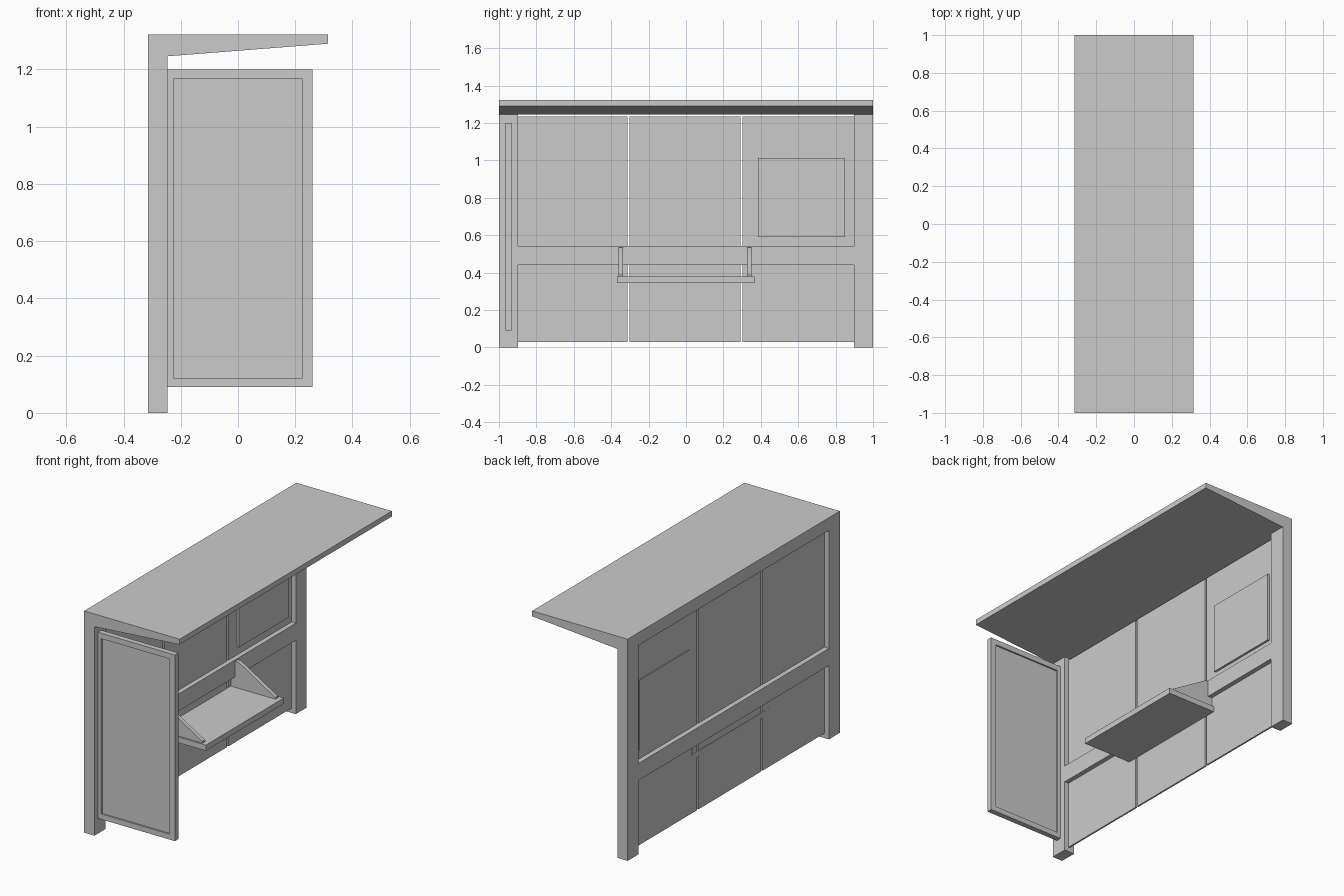
import bpy, bmesh

if "Cube" in bpy.data.objects:
    bpy.data.objects.remove(bpy.data.objects["Cube"])


def box(name, x, y, z):
    """Axis-aligned box from (min, max) ranges."""
    bm = bmesh.new()
    bmesh.ops.create_cube(bm, size=1)
    for v in bm.verts:
        v.co = [r[0] if c < 0 else r[1] for c, r in zip(v.co, (x, y, z))]
    return finish(name, bm)


def extrude_xz(name, profile, y0, y1):
    """Solid made by sweeping an x-z profile along y."""
    bm = bmesh.new()
    face = bm.faces.new([bm.verts.new((x, y0, z)) for x, z in profile])
    new = bmesh.ops.extrude_face_region(bm, geom=[face])["geom"]
    verts = [g for g in new if isinstance(g, bmesh.types.BMVert)]
    bmesh.ops.translate(bm, verts=verts, vec=(0, y1 - y0, 0))
    return finish(name, bm)


def finish(name, bm):
    bmesh.ops.recalc_face_normals(bm, faces=bm.faces[:])
    mesh = bpy.data.meshes.new(name)
    bm.to_mesh(mesh)
    bm.free()
    obj = bpy.data.objects.new(name, mesh)
    bpy.context.collection.objects.link(obj)
    return obj


FRAME_X = (-0.315, -0.247)

# Tapered cantilever roof
extrude_xz("roof", [(-0.315, 1.322), (0.315, 1.322), (0.315, 1.29),
                    (-0.247, 1.246), (-0.315, 1.246)], -1, 1)

# Rear posts and middle rail
box("left_post", FRAME_X, (-1, -0.897), (0, 1.246))
box("right_post", FRAME_X, (0.897, 1), (0, 1.246))
box("middle_rail", FRAME_X, (-0.897, 0.897), (0.44, 0.542))

# Three rear panes separated by narrow gaps
for i, span in enumerate([(-0.897, -0.313), (-0.301, 0.291), (0.303, 0.897)]):
    box(f"rear_pane_{i + 1}", (-0.285, -0.275), span, (0.028, 1.234))

# Notice board passing through the right pane
box("notice_board", (-0.289, -0.262), (0.385, 0.851), (0.59, 1.014))

# Bench seat and its two gusset brackets
box("bench_seat", (-0.287, 0.047), (-0.37, 0.366), (0.344, 0.378))
for name, y in (("left_bracket", -0.36), ("right_bracket", 0.326)):
    extrude_xz(name, [(-0.287, 0.378), (0.018, 0.378), (0.018, 0.388),
                      (-0.227, 0.535), (-0.287, 0.535)], y, y + 0.024)

# Side display case: frame with a recess on both faces
bm = bmesh.new()
bmesh.ops.create_cube(bm, size=1)
ranges = ((-0.247, 0.26), (-0.966, -0.934), (0.09, 1.2))
for v in bm.verts:
    v.co = [r[0] if c < 0 else r[1] for c, r in zip(v.co, ranges)]
bm.normal_update()
for face in [f for f in bm.faces if abs(f.normal.y) > 0.9]:
    inward = -face.normal.copy()
    bmesh.ops.inset_region(bm, faces=[face], thickness=0.03)
    for v in face.verts:
        v.co.x = -0.226 if v.co.x < 0 else 0.225
        v.co.z = 0.122 if v.co.z < 0.6 else 1.167
    new = bmesh.ops.extrude_discrete_faces(bm, faces=[face])["faces"][0]
    bmesh.ops.translate(bm, verts=new.verts[:], vec=inward * 0.01)
finish("side_display_case", bm)
